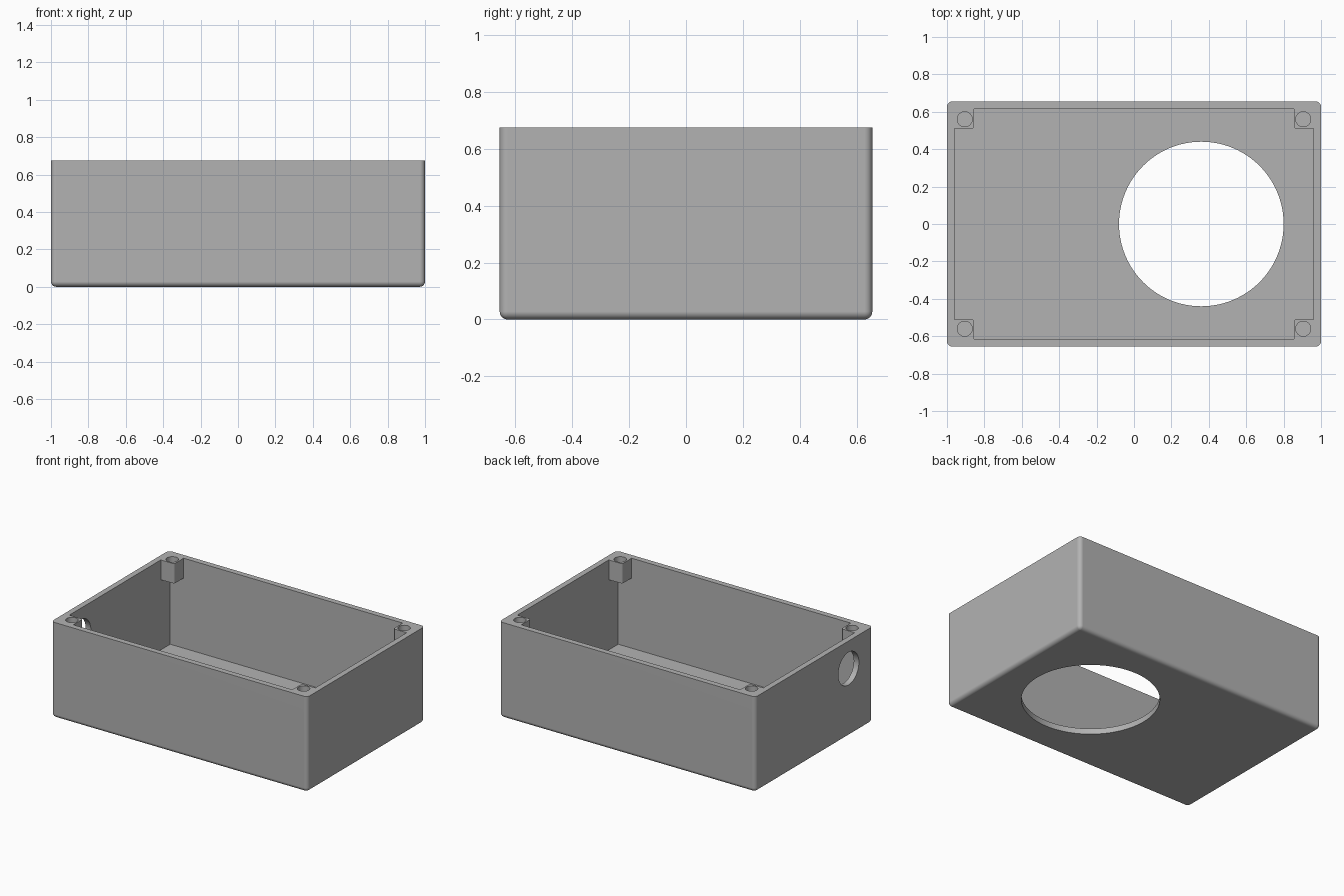
import bpy, bmesh, math
from mathutils import Matrix, Vector

cube = bpy.data.objects.get("Cube")
if cube:
    bpy.data.objects.remove(cube, do_unlink=True)

HALF_X, HALF_Y, HEIGHT = 1.0, 0.655, 0.675
WALL = 0.04
POST_X, POST_Y, POST_DROP = 0.855, 0.51, 0.14
CORNERS = [(sx, sy) for sx in (-1, 1) for sy in (-1, 1)]

grey = bpy.data.materials.new("grey plastic")
grey.use_nodes = True
colour = (0.45, 0.45, 0.45, 1)
grey.diffuse_color = colour
grey.node_tree.nodes["Principled BSDF"].inputs["Base Color"].default_value = colour


def add_object(name, bm):
    mesh = bpy.data.meshes.new(name)
    bm.normal_update()
    bm.to_mesh(mesh)
    bm.free()
    mesh.materials.append(grey)
    obj = bpy.data.objects.new(name, mesh)
    bpy.context.collection.objects.link(obj)
    return obj


def box(name, low, high, radius=0, segments=5, keep=lambda edge: True):
    """Box between two corners, with chosen edges rounded."""
    low, high = Vector(low), Vector(high)
    bm = bmesh.new()
    place = Matrix.Translation((low + high) / 2) @ Matrix.Diagonal((*(high - low), 1))
    bmesh.ops.create_cube(bm, size=1, matrix=place)
    if radius:
        bmesh.ops.bevel(bm, geom=[e for e in bm.edges if keep(e)], offset=radius,
                        segments=segments, profile=0.5, affect='EDGES')
    return add_object(name, bm)


def cylinder(name, centre, radius, depth, sides, axis='Z'):
    turn = Matrix.Rotation(math.pi / 2, 4, 'Y') if axis == 'X' else Matrix()
    bm = bmesh.new()
    bmesh.ops.create_cone(bm, cap_ends=True, segments=sides, radius1=radius, radius2=radius,
                          depth=depth, matrix=Matrix.Translation(centre) @ turn)
    return add_object(name, bm)


def cut(target, cutter):
    """Subtract the cutter from the target, then discard it."""
    mod = target.modifiers.new("cut", 'BOOLEAN')
    mod.operation, mod.solver, mod.object = 'DIFFERENCE', 'EXACT', cutter
    bpy.context.view_layer.objects.active = target
    bpy.ops.object.modifier_apply(modifier=mod.name)
    bpy.data.objects.remove(cutter, do_unlink=True)


def is_vertical(edge):
    return abs(edge.verts[0].co.z - edge.verts[1].co.z) > 0.01


# Outer case: rounded everywhere except the open rim
case = box("enclosure_case", (-HALF_X, -HALF_Y, 0), (HALF_X, HALF_Y, HEIGHT), 0.028, 6,
           lambda e: min(v.co.z for v in e.verts) < 0.01)

# Cavity, notched at the corners so that the screw posts stay behind
cavity = box("cavity_cutter", (WALL - HALF_X, WALL - HALF_Y, WALL),
             (HALF_X - WALL, HALF_Y - WALL, HEIGHT + 0.1))
for sx, sy in CORNERS:
    xs, ys = sorted((sx * POST_X, sx * 1.1)), sorted((sy * POST_Y, sy * 0.8))
    post = box("post_cutter", (xs[0], ys[0], HEIGHT - POST_DROP), (xs[1], ys[1], HEIGHT + 0.3),
               0.014, 3, is_vertical)
    cut(cavity, post)
cut(case, cavity)

# Blind screw holes in the posts
for sx, sy in CORNERS:
    cut(case, cylinder("screw_hole_cutter", (sx * 0.905, sy * 0.56, HEIGHT), 0.04, 0.2, 32))

# Large round opening in the floor and cable hole in the end wall
cut(case, cylinder("floor_opening_cutter", (0.36, 0, WALL / 2), 0.44, 0.2, 96))
cut(case, cylinder("cable_hole_cutter", (-HALF_X, -0.385, 0.48), 0.115, 0.2, 48, 'X'))

# Smooth rounded edges, flat walls
bpy.ops.object.select_all(action='DESELECT')
case.select_set(True)
bpy.context.view_layer.objects.active = case
bpy.ops.object.shade_smooth_by_angle(angle=math.radians(30))
normals = case.modifiers.new("flat_walls", 'WEIGHTED_NORMAL')
normals.keep_sharp = True
